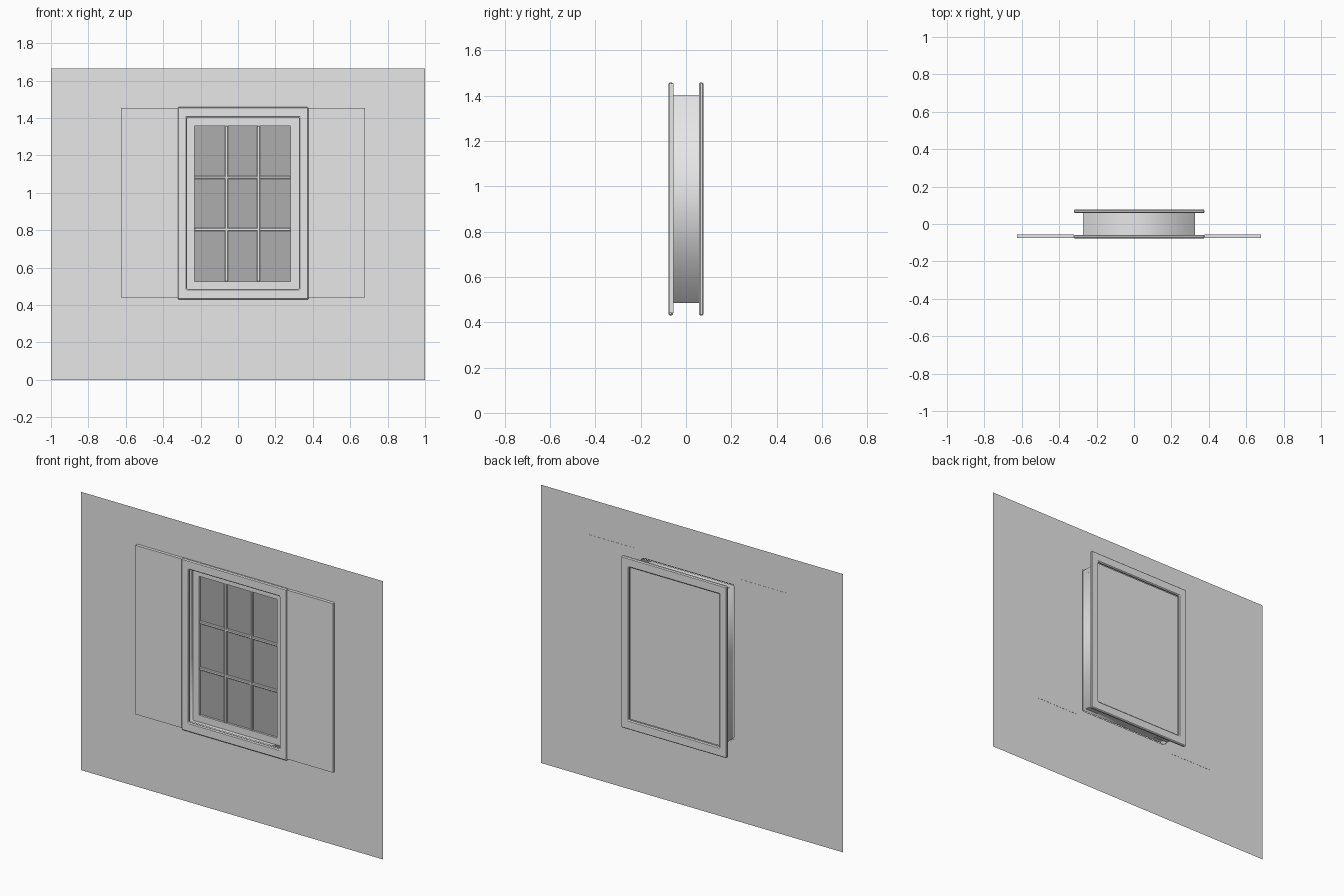
import bpy
import bmesh

if "Cube" in bpy.data.objects:
    bpy.data.objects.remove(bpy.data.objects["Cube"], do_unlink=True)


def material(name, value):
    mat = bpy.data.materials.new(name)
    mat.use_nodes = True
    colour = (value, value, value, 1)
    mat.diffuse_color = colour
    mat.node_tree.nodes["Principled BSDF"].inputs["Base Color"].default_value = colour
    return mat


GREY = material("light grey", 0.8)
GLASS = material("dark glass grey", 0.42)


def finish(name, bm, mat, bevel=0):
    bmesh.ops.recalc_face_normals(bm, faces=bm.faces)
    mesh = bpy.data.meshes.new(name)
    bm.to_mesh(mesh)
    bm.free()
    mesh.materials.append(mat)
    obj = bpy.data.objects.new(name, mesh)
    bpy.context.collection.objects.link(obj)
    if bevel:
        mod = obj.modifiers.new("Bevel", "BEVEL")
        mod.width = bevel
        mod.segments = 1
    return obj


# Rectangles are (left x, right x, bottom z, top z)
def loop(bm, rect, y):
    x0, x1, z0, z1 = rect
    return [bm.verts.new((x, y, z)) for x, z in ((x0, z0), (x1, z0), (x1, z1), (x0, z1))]


def bridge(bm, a, b):
    for i in range(4):
        j = (i + 1) % 4
        bm.faces.new((a[i], a[j], b[j], b[i]))


def grow(rect, d):
    return (rect[0] - d, rect[1] + d, rect[2] - d, rect[3] + d)


def ring(name, outer, inner, y0, y1, mat=GREY, bevel=0):
    """Rectangular frame with depth."""
    bm = bmesh.new()
    loops = [loop(bm, outer, y0), loop(bm, inner, y0), loop(bm, inner, y1), loop(bm, outer, y1)]
    for i in range(4):
        bridge(bm, loops[i], loops[(i + 1) % 4])
    return finish(name, bm, mat, bevel)


def board(name, rect, y0, y1, mat=GREY, bevel=0):
    """Solid rectangular board."""
    bm = bmesh.new()
    front, back = loop(bm, rect, y0), loop(bm, rect, y1)
    bm.faces.new(front)
    bm.faces.new(back)
    bridge(bm, front, back)
    return finish(name, bm, mat, bevel)


def sheet(name, rect, y, mat=GREY):
    bm = bmesh.new()
    bm.faces.new(loop(bm, rect, y))
    return finish(name, bm, mat)


OPENING = (-0.273, 0.327, 0.486, 1.402)
TRIM = (-0.322, 0.377, 0.43, 1.458)
PANES = (-0.233, 0.282, 0.527, 1.358)
WALL_Y = -0.056

# Thin wall with a hole a little larger than the window box
bm = bmesh.new()
bridge(bm, loop(bm, (-1, 1, 0, 1.666), WALL_Y), loop(bm, grow(OPENING, 0.03), WALL_Y))
finish("wall", bm, GREY)

# Window box: softly shaded sleeve running through the wall
bm = bmesh.new()
bridge(bm, loop(bm, OPENING, -0.06), loop(bm, OPENING, 0.06))
jamb = finish("window_jamb", bm, GREY)
for poly in jamb.data.polygons:
    poly.use_smooth = True

# Casing on both ends and the panel closing the back
ring("front_trim", TRIM, OPENING, -0.077, -0.058, bevel=0.005)
ring("back_trim", TRIM, OPENING, 0.058, 0.077, bevel=0.005)
sheet("back_panel", OPENING, 0.06)

# Plain side shutters
board("right_shutter", (-0.626, TRIM[0], 0.441, 1.453), -0.074, -0.055)
board("left_shutter", (TRIM[1], 0.68, 0.441, 1.453), -0.074, -0.055)

# Sash, glass and glazing bars
ring("sash", OPENING, PANES, -0.036, -0.012)
sheet("glass", PANES, -0.024, GLASS)
x0, x1, z0, z1 = PANES
half = 0.008
for i in (1, 2):
    x = x0 + (x1 - x0) * i / 3
    z = z0 + (z1 - z0) * i / 3
    board(f"vertical_bar_{i}", (x - half, x + half, z0, z1), -0.035, -0.014, bevel=0.003)
    board(f"horizontal_bar_{i}", (x0, x1, z - half, z + half), -0.034, -0.015, bevel=0.003)
